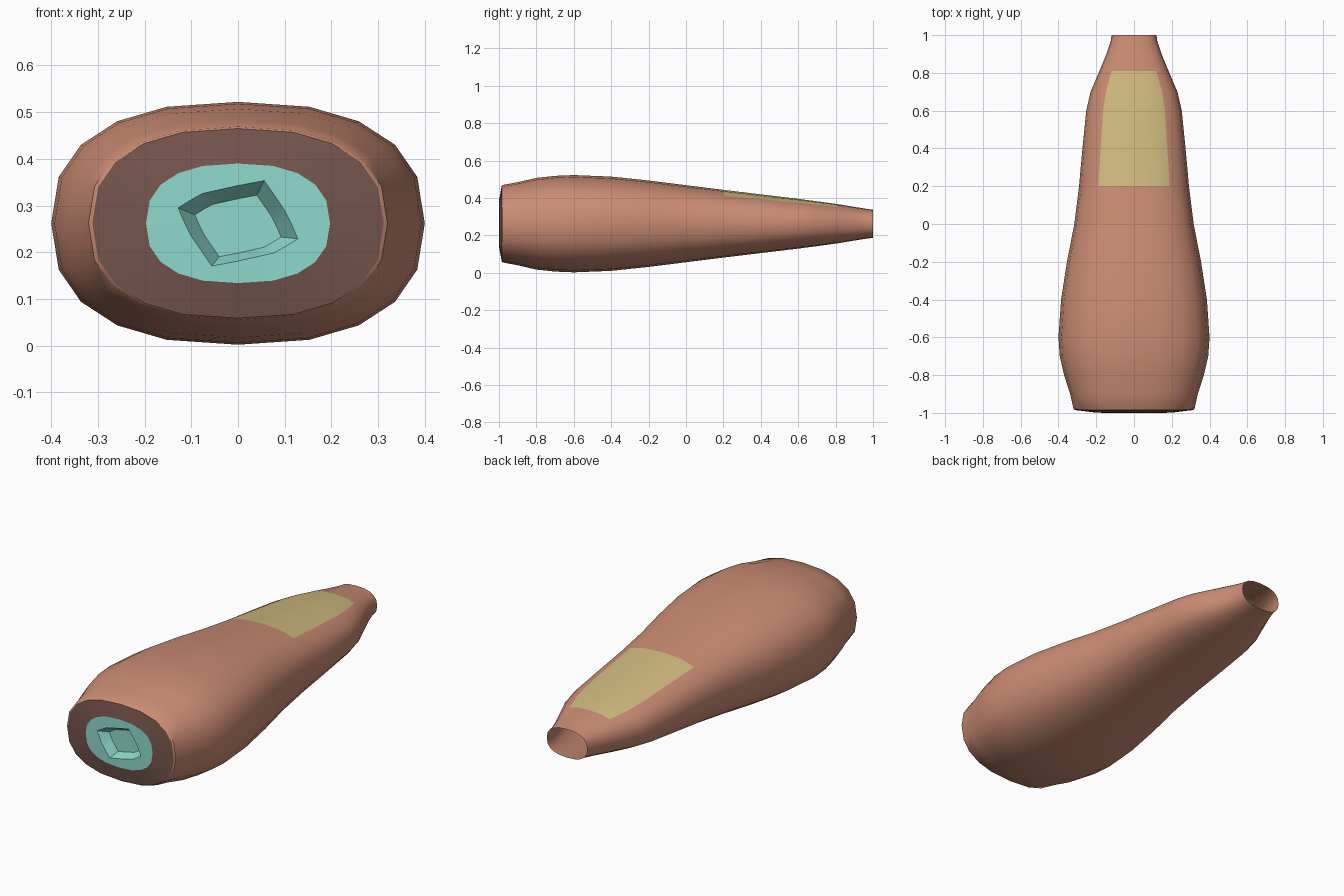
import bpy, bmesh, math

if "Cube" in bpy.data.objects:
    bpy.data.objects.remove(bpy.data.objects["Cube"])

SIDES = 20
MID_Z = 0.262


def material(name, rgb):
    m = bpy.data.materials.new(name)
    m.diffuse_color = (*rgb, 1)
    m.use_nodes = True
    m.node_tree.nodes["Principled BSDF"].inputs["Base Color"].default_value = m.diffuse_color
    return m


skin = material("skin", (0.60, 0.265, 0.175))
panel = material("pale_yellow", (0.64, 0.50, 0.215))
flesh = material("dark_flesh", (0.18, 0.09, 0.075))
core = material("teal_core", (0.27, 0.70, 0.61))


def oval(y, w, h):
    """Slightly squared oval ring, starting at +x."""
    def soft(v):
        return math.copysign(abs(v) ** 0.82, v) if abs(v) > 1e-6 else 0
    angles = [2 * math.pi * i / SIDES for i in range(SIDES)]
    return [(w * soft(math.cos(a)), y, MID_Z + h * soft(math.sin(a))) for a in angles]


def loft(name, rings, mats, rule=None, close=False):
    """Join rings that run from front to back, outward facing."""
    bm = bmesh.new()
    loops = [[bm.verts.new(p) for p in r] for r in rings]
    n = len(rings[0])
    for j, (a, b) in enumerate(zip(loops, loops[1:])):
        for i in range(n):
            k = (i + 1) % n
            f = bm.faces.new((a[i], a[k], b[k], b[i]))
            if rule:
                f.material_index = rule(f.calc_center_median(), i)
    if close:
        last = loops[-1]
        mid = sum((v.co for v in last), last[0].co * 0) / n
        c = bm.verts.new(mid)
        for i in range(n):
            bm.faces.new((last[i], last[(i + 1) % n], c))
    me = bpy.data.meshes.new(name)
    bm.to_mesh(me)
    bm.free()
    for m in mats:
        me.materials.append(m)
    ob = bpy.data.objects.new(name, me)
    bpy.context.collection.objects.link(ob)
    bpy.ops.object.select_all(action='DESELECT')
    bpy.context.view_layer.objects.active = ob
    ob.select_set(True)
    bpy.ops.object.shade_smooth_by_angle(angle=math.radians(40))
    return ob


# Tapered limb, open at the narrow end: y, half width, half height
PROFILE = [(-0.985, 0.312, 0.203), (-0.98, 0.32, 0.207), (-0.9, 0.338, 0.222),
           (-0.8, 0.37, 0.245), (-0.7, 0.393, 0.256), (-0.6, 0.40, 0.26),
           (-0.4, 0.386, 0.252), (-0.2, 0.355, 0.231), (0, 0.316, 0.206),
           (0.2, 0.291, 0.181), (0.4, 0.273, 0.157), (0.6, 0.253, 0.133),
           (0.7, 0.23, 0.12), (0.81, 0.183, 0.105), (0.9, 0.146, 0.09),
           (0.97, 0.123, 0.079), (1.0, 0.119, 0.075)]


# Yellow panel on the four top strips of the narrow half
def panel_rule(c, i):
    return 1 if 0.2 < c.y < 0.81 and 3 <= i <= 6 else 0


loft("limb", [oval(*p) for p in PROFILE], [skin, panel], panel_rule)

# Dark flesh on the cut end, bulging slightly forward
loft("cut_flesh", [oval(-0.999, 0.197, 0.128), oval(-0.985, 0.312, 0.203)], [flesh])

# Teal core: face ring, then a skewed hollow with a small floor
half = [(0.13, 0.23), (0.10, 0.29), (0.055, 0.355), (-0.08, 0.325)]
outline = half + [(-x, 2 * MID_Z - z) for x, z in half]


def skewed(y, s):
    """Sample the hollow outline along the same directions as the oval ring."""
    pts = []
    for ox, _, oz in oval(0, 0.197, 0.128):
        dz = oz - MID_Z
        for (ax, az), (bx, bz) in zip(outline, outline[1:] + outline[:1]):
            az, bz = az - MID_Z, bz - MID_Z
            ex, ez = bx - ax, bz - az
            det = ox * ez - dz * ex
            if abs(det) < 1e-9:
                continue
            t = (ax * ez - az * ex) / det
            u = (ax * dz - az * ox) / det
            if t > 0 and -1e-6 <= u <= 1 + 1e-6:
                pts.append((ox * t * s, y, MID_Z + dz * t * s - 0.02 * (1 - s)))
                break
    return pts


loft("core", [oval(-0.999, 0.197, 0.128), skewed(-1.0, 1.0), skewed(-0.95, 0.72)],
     [core], close=True)
bpy.data.objects["core"].data.flip_normals()
# Face the cut end forward
for name in ("cut_flesh", "core"):
    me = bpy.data.objects[name].data
    if sum(p.normal.y * p.area for p in me.polygons) > 0:
        me.flip_normals()
